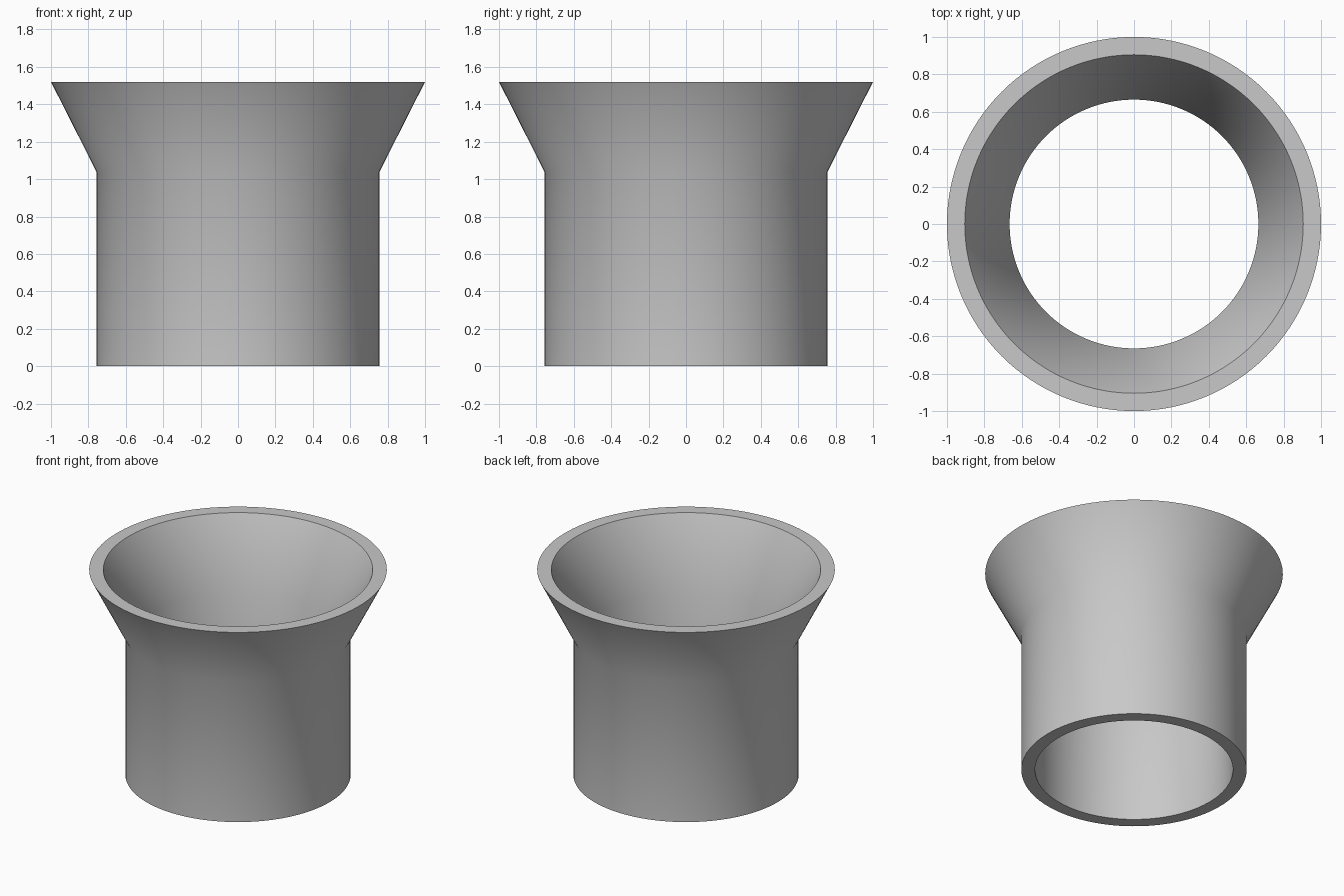
import bpy, bmesh, math

SEGMENTS = 128

cube = bpy.data.objects.get("Cube")
if cube:
    bpy.data.objects.remove(cube, do_unlink=True)

# Plain grey material
grey = bpy.data.materials.new("light_grey")
grey.use_nodes = True
colour = (0.58, 0.58, 0.58, 1)
grey.diffuse_color = colour
grey.node_tree.nodes["Principled BSDF"].inputs["Base Color"].default_value = colour

# Wall cross-section: outer wall up, across the rim, inner wall down
profile = [(0.757, 0), (0.757, 1.04), (1.0, 1.52),
           (0.905, 1.52), (0.665, 1.04), (0.665, 0)]

# Flared tube: the closed cross-section spun around z
bm = bmesh.new()
verts = [bm.verts.new((r, 0, z)) for r, z in profile]
edges = [bm.edges.new((v, verts[(i + 1) % len(verts)])) for i, v in enumerate(verts)]
bmesh.ops.spin(bm, geom=verts + edges, cent=(0, 0, 0), axis=(0, 0, 1),
               angle=math.tau, steps=SEGMENTS, use_merge=False)
bmesh.ops.remove_doubles(bm, verts=bm.verts[:], dist=0.0005)
bmesh.ops.recalc_face_normals(bm, faces=bm.faces[:])

mesh = bpy.data.meshes.new("flared_tube")
bm.to_mesh(mesh)
bm.free()
mesh.materials.append(grey)
tube = bpy.data.objects.new("flared_tube", mesh)
bpy.context.collection.objects.link(tube)

# Smooth walls, sharp rims
bpy.ops.object.select_all(action='DESELECT')
tube.select_set(True)
bpy.context.view_layer.objects.active = tube
bpy.ops.object.shade_smooth_by_angle(angle=math.radians(40))
